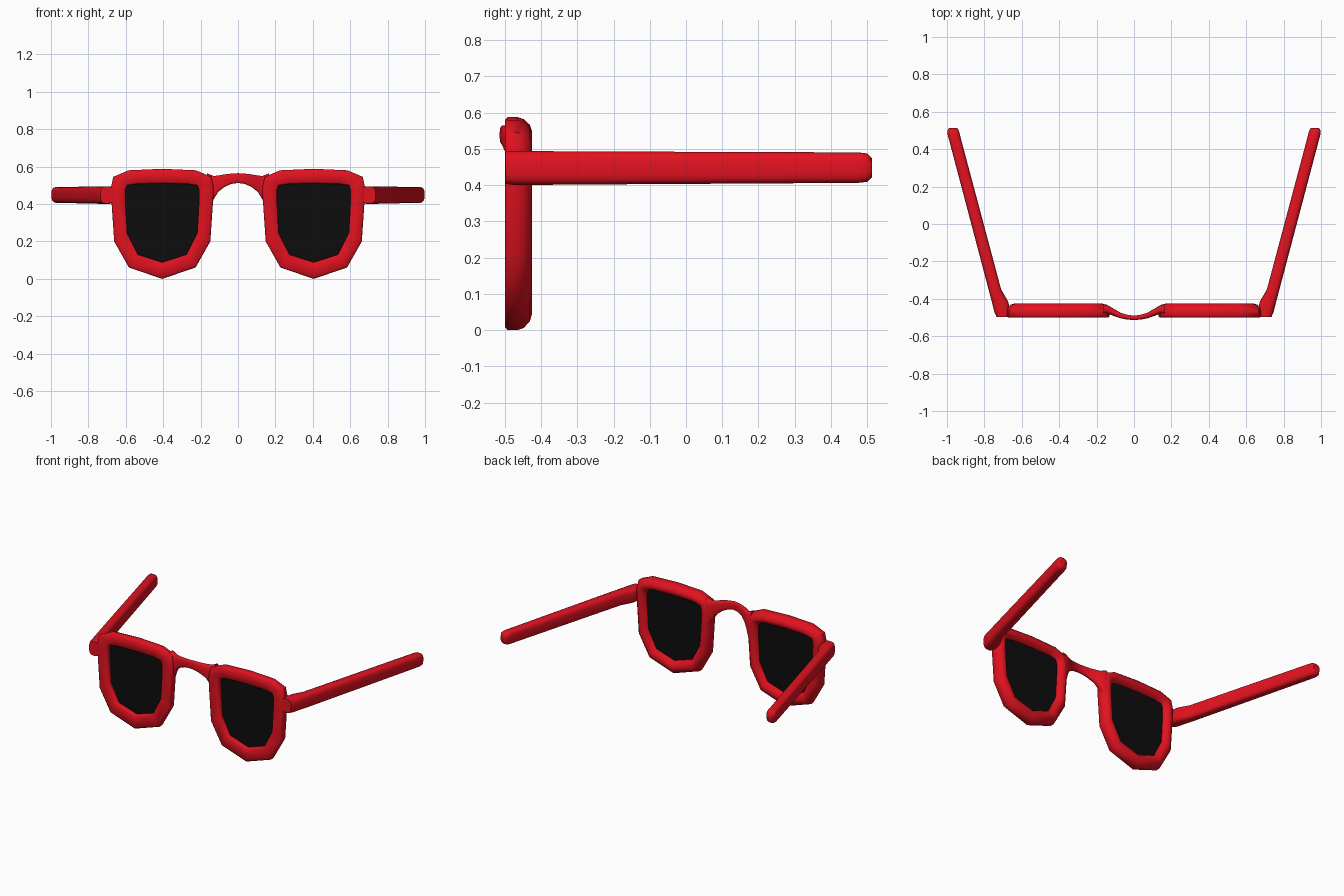
import bpy, bmesh, math
from mathutils import Vector

if "Cube" in bpy.data.objects:
    bpy.data.objects.remove(bpy.data.objects["Cube"])


def material(name, rgb):
    m = bpy.data.materials.new(name)
    m.diffuse_color = (*rgb, 1)
    m.use_nodes = True
    m.node_tree.nodes["Principled BSDF"].inputs["Base Color"].default_value = m.diffuse_color
    return m


RED = material("red_plastic", (0.75, 0.006, 0.014))
BLACK = material("black_lens", (0.004, 0.004, 0.004))


def loft(name, rings, mat, closed=False, mirror=True, angle=50):
    """Skin a list of equal-length point rings; cap the ends unless closed."""
    bm = bmesh.new()
    vs = [[bm.verts.new(p) for p in r] for r in rings]
    n, m = len(vs[0]), len(vs)
    for i in range(m if closed else m - 1):
        a, b = vs[i], vs[(i + 1) % m]
        for j in range(n):
            k = (j + 1) % n
            bm.faces.new((a[j], a[k], b[k], b[j]))
    if not closed:
        bm.faces.new(vs[0][::-1])
        bm.faces.new(vs[-1])
    bmesh.ops.recalc_face_normals(bm, faces=bm.faces)
    me = bpy.data.meshes.new(name)
    bm.to_mesh(me)
    bm.free()
    ob = bpy.data.objects.new(name, me)
    bpy.context.collection.objects.link(ob)
    me.materials.append(mat)
    if mirror:
        ob.modifiers.new("mirror", 'MIRROR').use_mirror_merge = False
    bpy.ops.object.select_all(action='DESELECT')
    bpy.context.view_layer.objects.active = ob
    ob.select_set(True)
    bpy.ops.object.shade_smooth_by_angle(angle=math.radians(angle))
    return ob


def full_outline(half, cx=0.405):
    """Mirror a half outline (x offset, z) about the lens centre."""
    pts = half + [(-x, z) for x, z in half[-2:0:-1]]
    return [(cx + x, z) for x, z in pts]


def rounded(n=16, power=0.6):
    """Unit rounded-rectangle section in -1..1."""
    out = []
    for i in range(n):
        a = 2 * math.pi * (i + 0.5) / n
        c, s = math.cos(a), math.sin(a)
        out.append((math.copysign(abs(c) ** power, c), math.copysign(abs(s) ** power, s)))
    return out


# Lens rims: flat front, rounded back
outer = full_outline([(0, 0.0), (.178, .06), (.257, .2), (.272, .42), (.275, .485),
                      (.262, .545), (.18, .58), (0, .588)])
inner = full_outline([(0, .088), (.13, .13), (.187, .245), (.196, .4), (.197, .475),
                      (.186, .5), (.13, .507), (0, .51)])
half_profile = [(-.5, .1), (-.492, 0), (-.465, 0), (-.448, .07), (-.431, .27)]
profile = half_profile + [(-.425, .5)] + [(y, 1 - t) for y, t in half_profile[::-1]]
rings = [[(xo + (xi - xo) * t, y, zo + (zi - zo) * t)
          for (xo, zo), (xi, zi) in zip(outer, inner)] for y, t in profile]
loft("lens_rim", rings, RED, closed=True)

# Dark lenses: thin slabs tucked just inside the rims
tucked = [(xi + (xo - xi) * .15, zi + (zo - zi) * .15)
          for (xo, zo), (xi, zi) in zip(outer, inner)]
loft("lens", [[(x, y, z) for x, z in tucked] for y in (-.472, -.458)], BLACK, angle=30)

# Nose bridge: stations of x, z low, z high, y front, y back
half_bridge = [(.165, .33, .565, -.485, -.432), (.148, .375, .558, -.483, -.43),
               (.13, .425, .55, -.484, -.44), (.105, .465, .553, -.493, -.455),
               (.07, .492, .559, -.505, -.475), (.035, .507, .563, -.511, -.485),
               (0, .512, .565, -.514, -.49)]
bridge = half_bridge + [(-s[0], *s[1:]) for s in half_bridge[-2::-1]]
rings = [[(x, (yf + yb) / 2 + u * (yb - yf) / 2, (lo + hi) / 2 + v * (hi - lo) / 2)
          for u, v in rounded()] for x, lo, hi, yf, yb in bridge]
loft("nose_bridge", rings, RED, mirror=False)

# Temple arms with hinge block: stations of y, x inner, x outer, z low, z high
arm = [(-.498, .665, .735, .403, .494), (-.47, .66, .747, .4, .495),
       (-.415, .672, .761, .4, .495), (-.35, .71, .778, .401, .494),
       (.475, .93, .996, .406, .491), (.5, .936, .998, .409, .488),
       (.513, .945, .99, .422, .475)]
rings = [[((a + b) / 2 + u * (b - a) / 2, y, (lo + hi) / 2 + v * (hi - lo) / 2)
          for u, v in rounded()] for y, a, b, lo, hi in arm]
loft("temple_arm", rings, RED)
